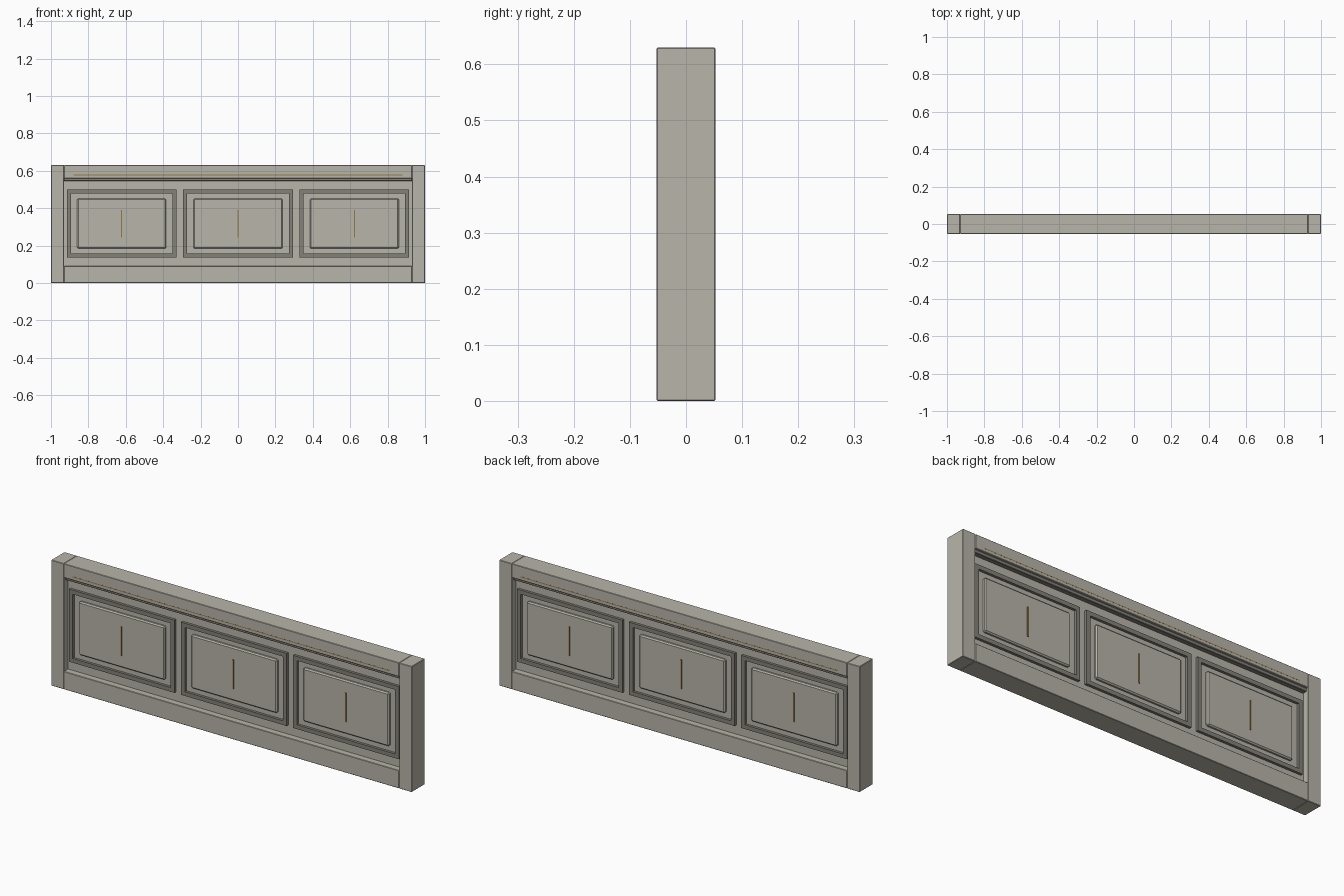
import bpy, bmesh

if "Cube" in bpy.data.objects:
    bpy.data.objects.remove(bpy.data.objects["Cube"])


def mat(name, rgb):
    m = bpy.data.materials.new(name)
    m.diffuse_color = (*rgb, 1)
    m.use_nodes = True
    m.node_tree.nodes["Principled BSDF"].inputs["Base Color"].default_value = m.diffuse_color
    return m


STONE = mat("pale_stone", (0.48, 0.46, 0.40))
DARK = mat("dark_moulding", (0.23, 0.22, 0.19))
GOLD = mat("bronze_inlay", (0.30, 0.19, 0.06))


def add_object(name, bm, material, bevel=0.0):
    me = bpy.data.meshes.new(name)
    bmesh.ops.recalc_face_normals(bm, faces=bm.faces[:])
    bm.to_mesh(me)
    bm.free()
    ob = bpy.data.objects.new(name, me)
    bpy.context.collection.objects.link(ob)
    me.materials.append(material)
    if bevel:
        b = ob.modifiers.new("edge", 'BEVEL')
        b.width, b.segments = bevel, 1
    return ob


def box(name, x0, x1, y0, y1, z0, z1, material=STONE, bevel=0.0):
    bm = bmesh.new()
    bmesh.ops.create_cube(bm, size=1)
    for v in bm.verts:
        v.co.x = x1 if v.co.x > 0 else x0
        v.co.y = y1 if v.co.y > 0 else y0
        v.co.z = z1 if v.co.z > 0 else z0
    return add_object(name, bm, material, bevel)


def frame(name, cx, cz, hw, hh, w, y0, y1, material):
    """Mitred rectangular frame of width w between depths y0 and y1."""
    bm = bmesh.new()
    rings = []
    for inset, y in ((0, y0), (0, y1), (w, y1), (w, y0)):
        a, b = hw - inset, hh - inset
        rings.append([bm.verts.new((cx + sx * a, y, cz + sz * b))
                      for sx, sz in ((-1, -1), (1, -1), (1, 1), (-1, 1))])
    for i in range(4):
        r, s = rings[i], rings[(i + 1) % 4]
        for j in range(4):
            k = (j + 1) % 4
            bm.faces.new((r[j], r[k], s[k], s[j]))
    return add_object(name, bm, material)


D = 0.0525      # half depth of the wall
CORE = 0.02     # half depth of the recessed core
CZ = 0.3175     # panel centre height

# End posts, rails and core
for side, s in (("left", -1), ("right", 1)):
    xs = sorted((s * 0.93, s))
    box(f"{side}_post", *xs, -D, D, 0, 0.63, bevel=0.002)
box("base_rail", -0.93, 0.93, -D, D, 0, 0.09, bevel=0.002)
box("top_rail", -0.93, 0.93, -D, D, 0.56, 0.63, bevel=0.002)
box("core_panel", -0.93, 0.93, -CORE, CORE, 0.085, 0.565)

# Details repeated on both faces
for face, s in (("front", -1), ("back", 1)):
    def depth(a, b):
        return sorted((s * a, s * b))

    # Moulding under the top rail and the thin inlay on the rail
    box(f"{face}_rail_moulding", -0.93, 0.93, *depth(0.015, 0.042), 0.545, 0.562, DARK, 0.002)
    box(f"{face}_rail_inlay", -0.88, 0.88, *depth(0.05, D + 0.0003), 0.575, 0.579, GOLD)

    for i, cx in enumerate((-0.622, 0, 0.622), 1):
        # Dark frame, raised field and central bronze inlay
        frame(f"{face}_panel_frame_{i}", cx, CZ, 0.293, 0.182, 0.021, s * 0.018, s * 0.033, DARK)
        box(f"{face}_raised_field_{i}", cx - 0.238, cx + 0.238, *depth(0.01, 0.034),
            CZ - 0.134, CZ + 0.134, STONE, 0.006)
        box(f"{face}_panel_inlay_{i}", cx - 0.003, cx + 0.003, *depth(0.03, 0.038),
            CZ - 0.073, CZ + 0.073, GOLD)
